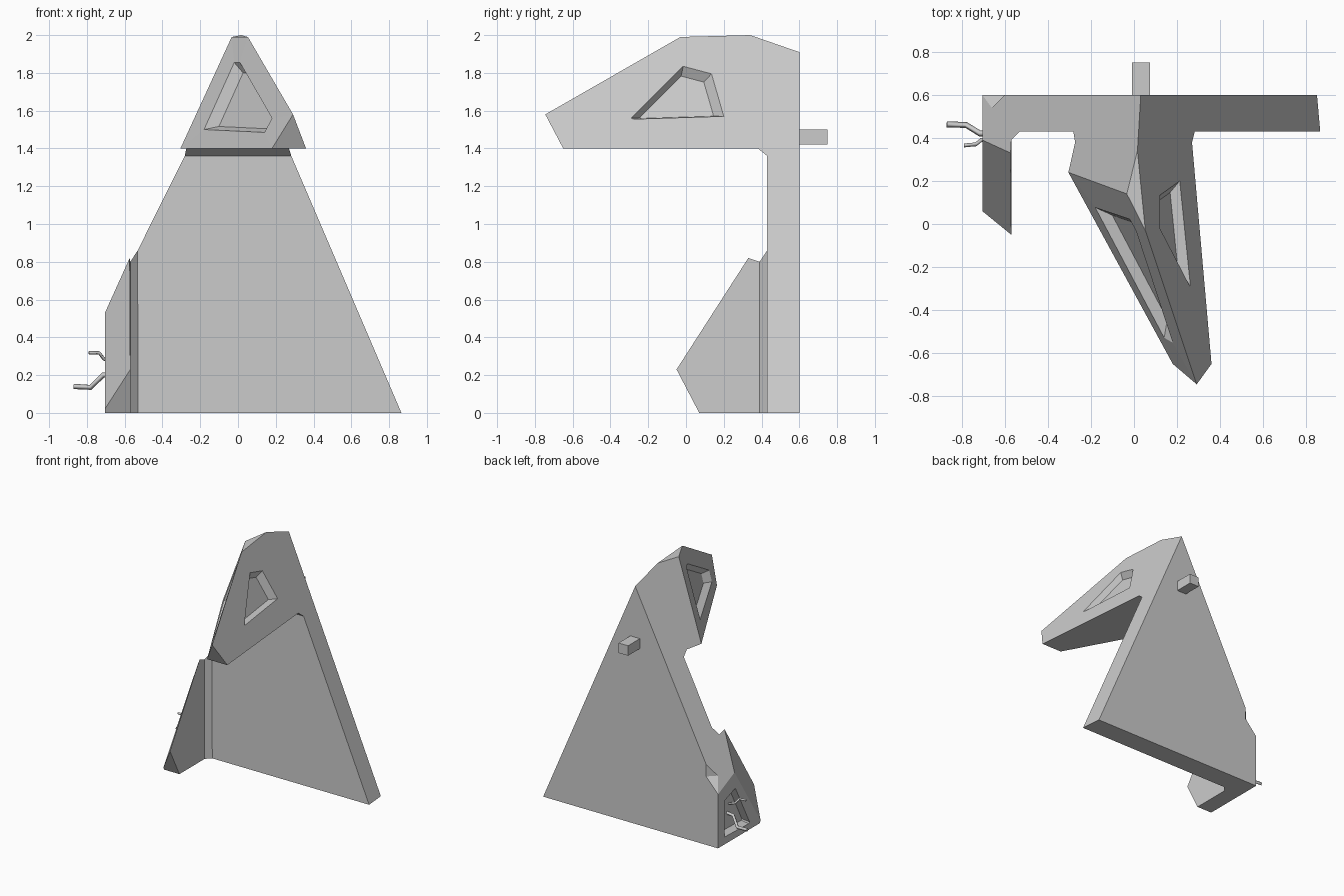
import bpy, bmesh
from mathutils import Vector

cube = bpy.data.objects.get("Cube")
if cube:
    bpy.data.objects.remove(cube, do_unlink=True)

grey = bpy.data.materials.new("light grey")
grey.use_nodes = True
colour = (0.6, 0.6, 0.6, 1)
grey.diffuse_color = colour
grey.node_tree.nodes["Principled BSDF"].inputs["Base Color"].default_value = colour


# The two long sloping sides are single planes
def west(y, z):
    return (0.03 + 0.498 * (z - 1.91) + 0.2247 * (y - 0.6), y, z)


def east(y, z):
    return (0.903 - 0.088 * y - 0.4286 * z, y, z)


def add_object(name, data):
    obj = bpy.data.objects.new(name, data)
    data.materials.append(grey)
    bpy.context.collection.objects.link(obj)
    return obj


IN, OUT = -0.57, -0.705
corners = {
    # foot outline
    "foot_e": east(0.43, 0), "foot_eb": east(0.6, 0), "foot_wb": (OUT, 0.6, 0),
    "toe_out": (OUT, 0.07, 0), "toe_in": (IN, 0.07, 0),
    "cham_a": (IN, 0.39, 0), "cham_b": (-0.53, 0.43, 0),
    # side wing
    "wing_low": (OUT, 0.06, 0.02), "wing_nose": (IN, -0.05, 0.23),
    "wing_top": west(0.33, 0.82), "cham_c": west(0.39, 0.80),
    "cham_d": west(0.43, 0.86), "wing_m": west(0.39, 0.53), "wing_b": west(0.6, 0.434),
    # notch on the rear edge
    "notch_up": west(0.6, 0.645), "notch_back": (-0.6, 0.6, 0.55), "notch_in": west(0.54, 0.55),
    # overhanging head
    "under_w": west(0.38, 1.4), "jaw_w": west(0.24, 1.4), "jaw_t": (0.18, -0.65, 1.4),
    "jaw_e": east(-0.65, 1.4), "under_e": east(0.38, 1.4),
    "neck_e": east(0.43, 1.36), "neck_w": west(0.43, 1.36),
    "tip": east(-0.745, 1.58), "crown_w": west(0.14, 1.99), "crown_e": east(-0.03, 1.99),
    "ridge": east(0.34, 2.0), "apex": east(0.6, 1.91),
}
plain_faces = [
    "foot_e foot_eb foot_wb toe_out toe_in cham_a cham_b",
    "foot_eb apex notch_up notch_back wing_b foot_wb",
    "wing_b notch_in notch_up apex ridge crown_w jaw_w under_w neck_w cham_d cham_c wing_top wing_m",
    "foot_e neck_e under_e ridge apex foot_eb",
    "foot_e cham_b cham_d neck_w neck_e",
    "neck_w under_w under_e neck_e",
    "under_w jaw_w jaw_t jaw_e under_e",
    "jaw_t jaw_e tip",
    "crown_w crown_e ridge",
    "wing_low wing_m wing_top wing_nose",
    "wing_low wing_nose toe_in toe_out",
    "toe_in wing_nose wing_top cham_c cham_a",
    "cham_a cham_c cham_d cham_b",
    "notch_up notch_in notch_back",
    "wing_b notch_back notch_in",
]

bm = bmesh.new()
v = {name: bm.verts.new(co) for name, co in corners.items()}
for names in plain_faces:
    bm.faces.new([v[n] for n in names.split()])


# Sunken panel: opening given on two axes, the third found on the face plane
def recess(names, axis, opening, outward, depth=0.045, shrink=0.8):
    ring = [v[n] for n in names.split()]
    a, b, c = ring[0].co, ring[1].co, ring[3].co
    normal = (b - a).cross(c - a).normalized()
    if normal.dot(Vector(outward)) < 0:
        normal.negate()
    points = []
    for pair in opening:
        p = Vector(pair[:axis] + (0,) + pair[axis:])
        p[axis] = normal.dot(a - p) / normal[axis]
        points.append(p)
    centre = sum(points, Vector()) / len(points)
    rim = [bm.verts.new(p) for p in points]
    floor = [bm.verts.new(centre + (p - centre) * shrink - normal * depth) for p in points]
    for outer, inner in ((ring, rim), (rim, floor)):
        for i in range(len(ring)):
            bm.faces.new((outer[i - 1], outer[i], inner[i], inner[i - 1]))
    bm.faces.new(floor)


recess("jaw_w crown_w crown_e tip jaw_t", 1,
       [(-0.18, 1.5), (-0.02, 1.855), (0.01, 1.855), (0.18, 1.56), (0.14, 1.485)], (-1, -1, 0))
recess("under_e jaw_e tip crown_e ridge", 0,
       [(0.2, 1.57), (-0.28, 1.555), (-0.29, 1.56), (-0.015, 1.835), (0.135, 1.795)], (1, 0, 0))
recess("foot_wb wing_b wing_m wing_low toe_out", 0,
       [(0.52, 0.06), (0.52, 0.35), (0.38, 0.4), (0.2, 0.06), (0.21, 0.05)], (-1, 0, 0))

bmesh.ops.recalc_face_normals(bm, faces=bm.faces)
mesh = bpy.data.meshes.new("angular_body")
bm.to_mesh(mesh)
bm.free()
add_object("angular_body", mesh)

# Square peg on the back
bm = bmesh.new()
bmesh.ops.create_cube(bm, size=1)
for vert in bm.verts:
    vert.co = (0.0325 + vert.co.x * 0.085, 0.67 + vert.co.y * 0.16, 1.46 + vert.co.z * 0.08)
mesh = bpy.data.meshes.new("back_peg")
bm.to_mesh(mesh)
bm.free()
add_object("back_peg", mesh)


# Bent prongs coming out of the wing panel
def prong(name, path, radius):
    curve = bpy.data.curves.new(name, "CURVE")
    curve.dimensions = "3D"
    curve.bevel_depth = radius
    curve.bevel_resolution = 0
    curve.use_fill_caps = True
    spline = curve.splines.new("POLY")
    spline.points.add(len(path) - 1)
    for point, co in zip(spline.points, path):
        point.co = (*co, 1)
    add_object(name, curve)


prong("lower_prong", [(-0.655, 0.42, 0.205), (-0.715, 0.42, 0.2), (-0.78, 0.46, 0.135), (-0.87, 0.463, 0.14)], 0.014)
prong("upper_prong", [(-0.655, 0.4, 0.27), (-0.71, 0.39, 0.285), (-0.735, 0.37, 0.318), (-0.79, 0.365, 0.318)], 0.009)
